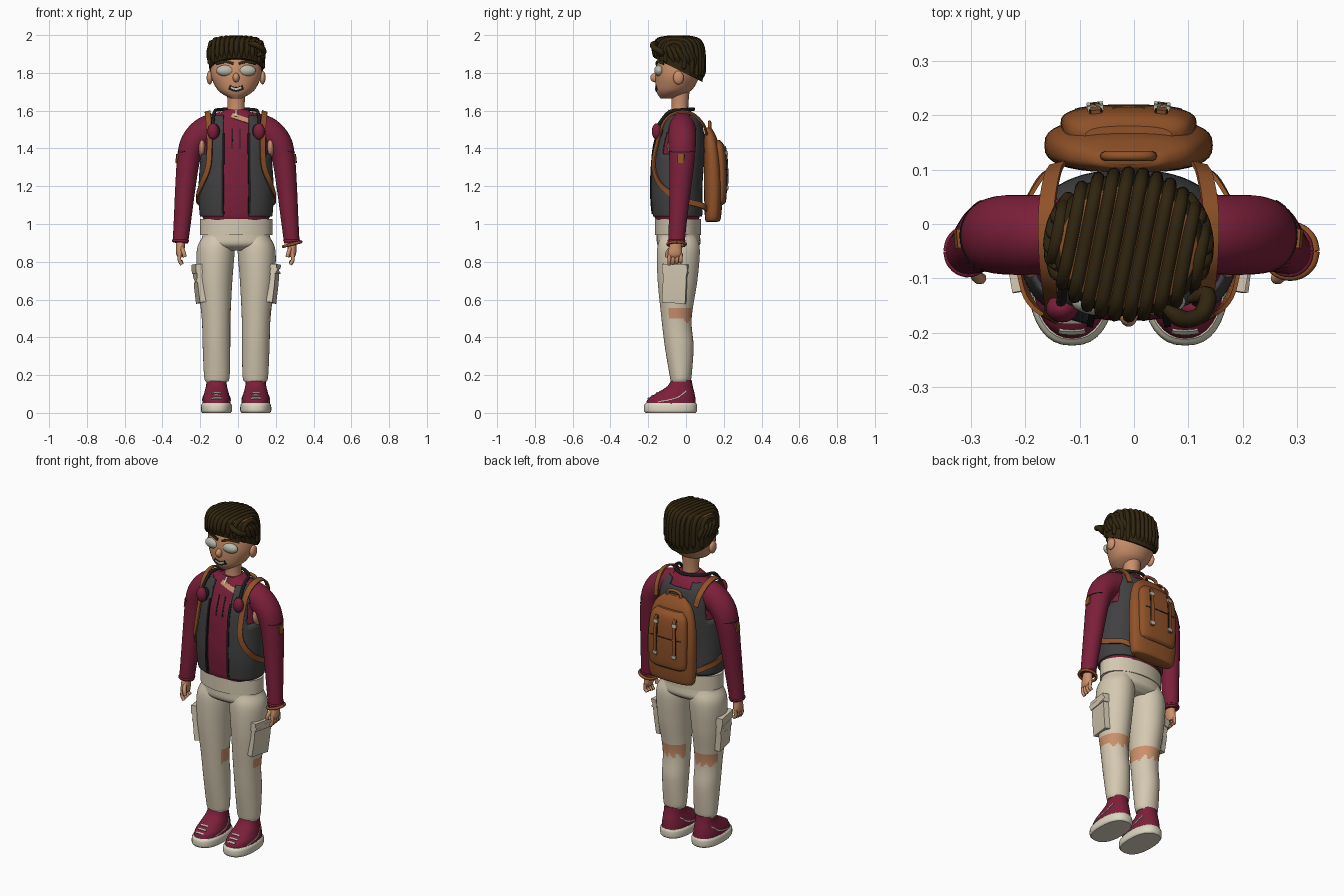
import bpy, bmesh, math
from mathutils import Vector, Matrix
from mathutils.bvhtree import BVHTree

if "Cube" in bpy.data.objects:
    bpy.data.objects.remove(bpy.data.objects["Cube"])
CX = -0.01  # body centre line


def material(name, r, g, b):
    m = bpy.data.materials.new(name)
    m.use_nodes = True
    m.diffuse_color = (r, g, b, 1)
    bsdf = next(n for n in m.node_tree.nodes if n.type == 'BSDF_PRINCIPLED')
    bsdf.inputs["Base Color"].default_value = (r, g, b, 1)
    return m


RED = material("crimson cloth", .2, .014, .043)
VEST = material("charcoal cloth", .052, .052, .055)
SAND = material("sand cloth", .66, .58, .44)
SKIN = material("skin", .6, .28, .15)
LEATHER = material("tan leather", .28, .085, .022)
HAIR = material("dark brown hair", .03, .018, .005)
CREAM = material("cream rubber", .72, .67, .54)
GREY = material("pale grey", .5, .49, .41)
BLACK = material("black trim", .012, .012, .013)


def finish(name, bm, mat):
    bmesh.ops.recalc_face_normals(bm, faces=bm.faces)
    me = bpy.data.meshes.new(name)
    bm.to_mesh(me)
    bm.free()
    me.materials.append(mat)
    me.shade_smooth()
    me.set_sharp_from_angle(angle=math.radians(40))
    ob = bpy.data.objects.new(name, me)
    bpy.context.collection.objects.link(ob)
    return ob


def spline(pts, steps):
    p = [Vector(q) for q in pts]
    p = [2 * p[0] - p[1]] + p + [2 * p[-1] - p[-2]]
    out = []
    for a, b, c, d in zip(p, p[1:], p[2:], p[3:]):
        for k in range(steps):
            t = k / steps
            out.append(b + (c - a) * (t / 2) + (2 * a - 5 * b + 4 * c - d) * (t * t / 2)
                       + (3 * b - a - 3 * c + d) * (t ** 3 / 2))
    return out + [p[-2]]


def ring(z, rx, front, back, x=0.0):
    return (CX + x, (front + back) / 2, z, rx, (back - front) / 2)


def loft_bm(rings, n=36, e=2.0, steps=6, flat=True, grow=0.0):
    """Skin of superellipse sections (x, y, z, half width, half depth)."""
    bm = bmesh.new()
    path = spline(rings, steps)
    rows = []
    for i, q in enumerate(path):
        nxt, prv = path[min(i + 1, len(path) - 1)], path[max(i - 1, 0)]
        t = Vector((0, 0, 1)) if flat else (nxt - prv).to_3d().normalized()
        u = Vector((0, 1, 0)).cross(t).normalized()
        v = t.cross(u)
        row = []
        for j in range(n):
            a = math.tau * j / n
            c, s = math.cos(a), math.sin(a)
            c, s = (math.copysign(abs(k) ** (2 / e), k) for k in (c, s))
            row.append(bm.verts.new(Vector(q[:3]) + u * c * (max(q[3], .003) + grow)
                                    + v * s * (max(q[4], .003) + grow)))
        rows.append(row)
    for r, s in zip(rows, rows[1:]):
        for j in range(n):
            bm.faces.new((r[j], r[(j + 1) % n], s[(j + 1) % n], s[j]))
    bm.faces.new(rows[0][::-1])
    bm.faces.new(rows[-1])
    bm.normal_update()
    return bm


def loft(name, rings, mat, **kw):
    return finish(name, loft_bm(rings, **kw), mat)


def ball(name, loc, size, mat):
    bm = bmesh.new()
    bmesh.ops.create_uvsphere(bm, u_segments=24, v_segments=14, radius=1,
                              matrix=Matrix.Translation(loc) @ Matrix.Diagonal((*size, 1)))
    return finish(name, bm, mat)


def cord(name, pts, r, mat, steps=5, taper=False):
    cu = bpy.data.curves.new(name, 'CURVE')
    cu.dimensions, cu.bevel_depth, cu.bevel_resolution, cu.use_fill_caps = '3D', r, 2, True
    path = spline(pts, steps)
    sp = cu.splines.new('POLY')
    sp.points.add(len(path) - 1)
    for i, (p, q) in enumerate(zip(sp.points, path)):
        p.co = (*q, 1)
        if taper:
            p.radius = min(1, .35 + .2 * min(i, len(path) - 1 - i))
    cu.materials.append(mat)
    ob = bpy.data.objects.new(name, cu)
    bpy.context.collection.objects.link(ob)


def surface(ob):
    me = ob.data
    return BVHTree.FromPolygons([v.co for v in me.vertices], [p.vertices[:] for p in me.polygons])


def ribbon(name, pts, width, mat, surf=None, thick=.004, depth=.004, steps=6):
    """Flat band along a path, laid on a surface when one is given."""
    path = spline(pts, steps)
    if surf:
        hits = [surf.find_nearest(q) for q in path]
        path, normals = [h[0] for h in hits], [h[1] for h in hits]
    else:
        normals = [Vector(((q.x - CX) / 2, q.y + .04, max(0, q.z - 1.35))).normalized() for q in path]
    bm = bmesh.new()
    rows = []
    for i, (q, n) in enumerate(zip(path, normals)):
        t = path[min(i + 1, len(path) - 1)] - path[max(i - 1, 0)]
        side = t.cross(n).normalized() * width / 2
        rows.append([bm.verts.new(q + side * a + n * b) for a, b in
                     ((-1, -depth), (1, -depth), (1, thick), (-1, thick))])
    for r, s in zip(rows, rows[1:]):
        for j in range(4):
            bm.faces.new((r[j], r[j - 1], s[j - 1], s[j]))
    bm.faces.new(rows[0])
    bm.faces.new(rows[-1])
    return finish(name, bm, mat)


def paint(ob, mat, test):
    ob.data.materials.append(mat)
    for p in ob.data.polygons:
        if test(p.center, p.normal):
            p.material_index = len(ob.data.materials) - 1


# Head and face
head = loft("head", [ring(1.665, .03, -.135, -.06), ring(1.69, .075, -.152, 0), ring(1.72, .105, -.16, .04),
                     ring(1.78, .132, -.163, .07), ring(1.84, .135, -.158, .08), ring(1.9, .125, -.14, .07),
                     ring(1.95, .07, -.1, .03)], SKIN)
face = surface(head)
loft("neck", [ring(1.52, .07, -.1, .03), ring(1.6, .046, -.078, .012), ring(1.72, .05, -.08, .02)], SKIN)
ball("nose", (CX, -.163, 1.775), (.018, .026, .025), SKIN)
ribbon("mouth", [(CX - .042, -.17, 1.722), (CX, -.17, 1.71), (CX + .042, -.17, 1.722)], .024, BLACK, face, .003)
ribbon("teeth", [(CX - .03, -.17, 1.723), (CX, -.17, 1.714), (CX + .03, -.17, 1.723)], .01, CREAM, face, .005)
for s, side in ((-1, "right"), (1, "left")):
    ball(side + "_ear", (CX + s * .14, -.04, 1.775), (.016, .028, .036), SKIN)
    ball(side + "_eye", (CX + s * .056, -.142, 1.812), (.049, .026, .03), GREY)
    ribbon(side + "_eyebrow", [(CX + s * .015, -.17, 1.852), (CX + s * .06, -.16, 1.862),
                               (CX + s * .105, -.12, 1.85)], .014, HAIR, face, .007)

# Hair: trimmed cap covered in swept locks
bm = loft_bm([ring(1.70, .115, -.13, .07), ring(1.76, .137, -.155, .088), ring(1.82, .142, -.165, .094),
              ring(1.9, .144, -.17, .092), ring(1.95, .138, -.165, .082), ring(1.975, .115, -.145, .06),
              ring(1.986, .05, -.09, .01)])
bmesh.ops.bisect_plane(bm, geom=bm.verts[:] + bm.edges[:] + bm.faces[:], plane_co=(0, -.17, 1.88),
                       plane_no=(0, .5, 1), clear_inner=True)
scalp = BVHTree.FromBMesh(bm)
bmesh.ops.holes_fill(bm, edges=[e for e in bm.edges if e.is_boundary])
cap = finish("hair_cap", bm, HAIR)
paint(cap, LEATHER, lambda c, n: n.z > .75)
for i in range(11):
    pts = []
    for k in range(20):
        a = math.radians(172 - 11 * k)
        start = Vector((CX + (i - 5) * .0268, -.04, 1.84))
        hit = scalp.ray_cast(start, Vector((.2 * math.cos(a), math.cos(a), math.sin(a))))[0]
        if hit:
            pts.append(hit)
    cord("hair_lock", pts, .0125, HAIR, 3, True)
for s in (-1, 1):  # locks sweeping over each temple
    for k in range(6):
        y = -.13 + k * .036
        pts = [scalp.find_nearest(Vector((CX + s * .17, y + .02 * j, 1.96 - .034 * j - .004 * k)))[0]
               for j in range(4)]
        cord("temple_lock", pts, .014, HAIR, 4, True)
cord("front_curl", [(.05, -.15, 1.96), (.09, -.175, 1.95), (.125, -.165, 1.93), (.135, -.13, 1.91),
                    (.1, -.14, 1.89)], .016, HAIR, taper=True)

# Shirt body, neckline and open vest
body = [ring(1.02, .17, -.16, .065), ring(1.06, .182, -.17, .075), ring(1.2, .187, -.178, .075),
        ring(1.4, .172, -.165, .088), ring(1.5, .16, -.135, .08), ring(1.56, .125, -.11, .058),
        ring(1.605, .06, -.085, .02)]
shirt = loft("shirt_body", body, RED, n=48, e=2.4)
chest = surface(shirt)
ribbon("open_neckline", [(-.035, -.12, 1.585), (.01, -.12, 1.565), (.065, -.12, 1.548)], .028, SKIN, chest)
ribbon("collar_tip", [(-.01, -.1, 1.61), (-.012, -.12, 1.575)], .012, CREAM, chest, .007)
bm = loft_bm(body, n=64, e=2.4, grow=.012)
for x in (CX - .068, CX + .068):
    bmesh.ops.bisect_plane(bm, geom=bm.verts[:] + bm.edges[:] + bm.faces[:], plane_co=(x, 0, 0), plane_no=(1, 0, 0))


def outside_vest(f):
    c = f.calc_center_median()
    inner = abs(c.x - CX) < .068
    return (c.z < 1.04 or c.z > 1.575 or (inner and (c.y < -.03 or c.z > 1.54))
            or (abs(c.x - CX) > .155 and c.z > 1.36))


bmesh.ops.delete(bm, geom=[f for f in bm.faces if outside_vest(f)], context='FACES')
vest = finish("vest", bm, VEST)
vest.modifiers.new("thickness", 'SOLIDIFY').thickness = .01
front = surface(vest)

# Trousers: seat and waistband
loft("trouser_seat", [ring(1.03, .17, -.152, .068), ring(.94, .178, -.155, .074), ring(.89, .185, -.15, .074),
                      ring(.86, .12, -.11, .04)], SAND, e=2.3)
ribbon("waistband", [(CX + .19 * math.cos(a), -.042 + .12 * math.sin(a), .985) for a in
                     [math.tau * k / 24 for k in range(25)]], .085, SAND, None, .002, .02, 2)

for s, side in ((-1, "right"), (1, "left")):
    def at(x, y, z):
        return (CX + s * x, y, z)

    # Vest edge, shirt cord, headphone cup, shoulder strap
    ribbon(side + "_vest_edge", [at(.074, -.2, z) for z in (1.05, 1.2, 1.35, 1.5)], .012, BLACK, front, .005)
    ribbon(side + "_shirt_cord", [at(.022, -.2, z) for z in (1.53, 1.47, 1.4)], .006, BLACK, chest, .003)
    ball(side + "_headphone_cup", at(.122, -.155, 1.49), (.03, .026, .043), RED)
    ball(side + "_headphone_pad", at(.112, -.14, 1.49), (.026, .022, .04), BLACK)
    ribbon(side + "_shoulder_strap", [
        at(.13, .11, 1.47), at(.14, .09, 1.53), at(.15, .03, 1.585), at(.15, -.05, 1.59), at(.145, -.115, 1.54),
        at(.14, -.155, 1.42), at(.148, -.172, 1.3), at(.187, -.13, 1.2), at(.207, -.02, 1.13),
        at(.165, .08, 1.1), at(.12, .11, 1.08)], .03, LEATHER)

    # Sleeve, cuff and armpit
    arm = loft(side + "_sleeve", [(*at(.07, -.02, 1.51), .085, .07), (*at(.16, -.02, 1.49), .079, .073),
                                  (*at(.225, -.02, 1.43), .07, .073), (*at(.252, -.022, 1.34), .061, .067),
                                  (*at(.268, -.03, 1.2), .054, .058), (*at(.284, -.043, 1.02), .046, .048),
                                  (*at(.295, -.05, .9), .041, .043)], RED, flat=False)
    ball(side + "_armpit", at(.182, -.04, 1.41), (.022, .06, .06), SKIN)
    sleeve = surface(arm)
    ribbon(side + "_sleeve_seam", [at(.25 + .1 * math.cos(a), -.02 + .1 * math.sin(a), 1.385) for a in
                                   (-1.2, -.6, 0, .6, 1.2)], .005, BLACK, sleeve, .002)
    ribbon(side + "_sleeve_patch", [at(.35, -.03, 1.375), at(.35, -.03, 1.325)], .035, LEATHER, sleeve, .006)
    cord(side + "_cuff", [at(.295 + .04 * math.cos(a), -.05 + .042 * math.sin(a), .912) for a in
                          [math.tau * k / 12 for k in range(13)]], .006, RED, 3)

    # Hand
    loft(side + "_palm", [(*at(.295, -.05, .92), .022, .026), (*at(.295, -.055, .885), .024, .032),
                          (*at(.297, -.058, .845), .021, .037), (*at(.295, -.058, .825), .014, .03)], SKIN, flat=False)
    for k in range(4):
        y = -.086 + k * .02
        cord(side + "_finger", [at(.298, y, .845), at(.3, y - .002, .81), at(.287, y - .002, .785 + .004 * k)], .01, SKIN)
    cord(side + "_thumb", [at(.288, -.078, .875), at(.278, -.098, .85), at(.272, -.1, .825)], .011, SKIN)

    # Trouser leg with torn knee back and cargo pocket
    leg = loft(side + "_trouser_leg", [
        ring(.94, .08, -.135, .055, s * .095), ring(.86, .1, -.153, .073, s * .108), ring(.7, .092, -.15, .06, s * .112),
        ring(.5, .076, -.13, .03, s * .106), ring(.35, .073, -.112, .04, s * .104), ring(.2, .068, -.087, .03, s * .102),
        ring(.165, .06, -.08, .022, s * .102)], SAND, n=48, steps=14)
    paint(leg, SKIN, lambda c, n: .485 + .015 * math.sin(c.x * 160) < c.z < .55 and n.y > -.1 - .4 * n.x)
    cloth = surface(leg)
    ribbon(side + "_cargo_pocket", [at(.25, -.06, .775), at(.25, -.068, .68), at(.25, -.075, .575)], .125, SAND, cloth, .012, .02)
    ribbon(side + "_pocket_flap", [at(.25, -.06, .785), at(.25, -.062, .735)], .135, SAND, cloth, .017, .02)

    # Shoe
    x = s * .104
    loft(side + "_shoe_sole", [ring(0, .076, -.215, .052, x), ring(.012, .082, -.223, .058, x),
                               ring(.04, .081, -.222, .058, x), ring(.052, .074, -.212, .052, x)], CREAM, e=2.4)
    upper = loft(side + "_shoe_upper", [ring(.045, .075, -.213, .052, x), ring(.075, .073, -.2, .05, x),
                                        ring(.105, .065, -.155, .045, x), ring(.14, .056, -.1, .036, x),
                                        ring(.175, .052, -.078, .03, x)], RED, e=2.2)
    shoe = surface(upper)
    for z in (.09, .11, .13):
        ribbon(side + "_shoe_lace", [at(.104 + d, -.3 + z, z) for d in (-.03, 0, .03)], .009, GREY, shoe)
    for d in (-.1, .1):
        ribbon(side + "_shoe_stripe", [at(.104 + d, -.16, .06), at(.104 + d, -.06, .08), at(.104 + d, .02, .125)],
               .006, GREY, shoe, .003)

# Headphone band around the neck and bracelet
cord("headphone_band", [(CX + x, y, z) for x, y, z in
     ((-.125, -.15, 1.52), (-.115, -.09, 1.592), (-.09, -.01, 1.605), (0, .04, 1.608),
      (.09, -.01, 1.605), (.115, -.09, 1.592), (.125, -.15, 1.52))], .009, BLACK)
cord("bracelet", [(.287 + .047 * math.cos(a), -.05 + .047 * math.sin(a), .893 + .012 * math.cos(a)) for a in
                  [math.tau * k / 12 for k in range(13)]], .008, LEATHER, 3)

# Backpack with flap pocket, straps, buckles and handle
pack = loft("backpack", [ring(1.01, .11, .11, .165), ring(1.035, .145, .1, .185), ring(1.2, .155, .095, .195),
                         ring(1.35, .148, .095, .185), ring(1.45, .122, .095, .165), ring(1.5, .075, .1, .14),
                         ring(1.512, .04, .11, .13)], LEATHER, e=2.7)
pouch = loft("backpack_pouch", [ring(1.1, .09, .16, .195), ring(1.13, .12, .15, .213), ring(1.28, .125, .15, .218),
                                ring(1.4, .115, .14, .208), ring(1.445, .08, .14, .18)], LEATHER, e=2.8)
back = surface(pouch)
ribbon("pouch_flap_seam", [(CX + d, .25, 1.29) for d in (-.11, -.05, 0, .05, .11)], .006, BLACK, back, .002)
for d in (-.065, .065):
    ribbon("pack_strap_trim", [(CX + d, .25, z) for z in (1.42, 1.3, 1.18)], .024, BLACK, back, .003)
    ribbon("pack_strap", [(CX + d, .25, z) for z in (1.425, 1.3, 1.175)], .018, LEATHER, back, .007)
    for z in (1.2, 1.39):
        ribbon("pack_buckle", [(CX + d, .25, z), (CX + d, .25, z - .018)], .03, GREY, back, .009)
cord("pack_handle", [(CX + x, .125, z) for x, z in ((-.045, 1.49), (-.038, 1.53), (0, 1.54), (.038, 1.53), (.045, 1.49))],
     .009, LEATHER)
